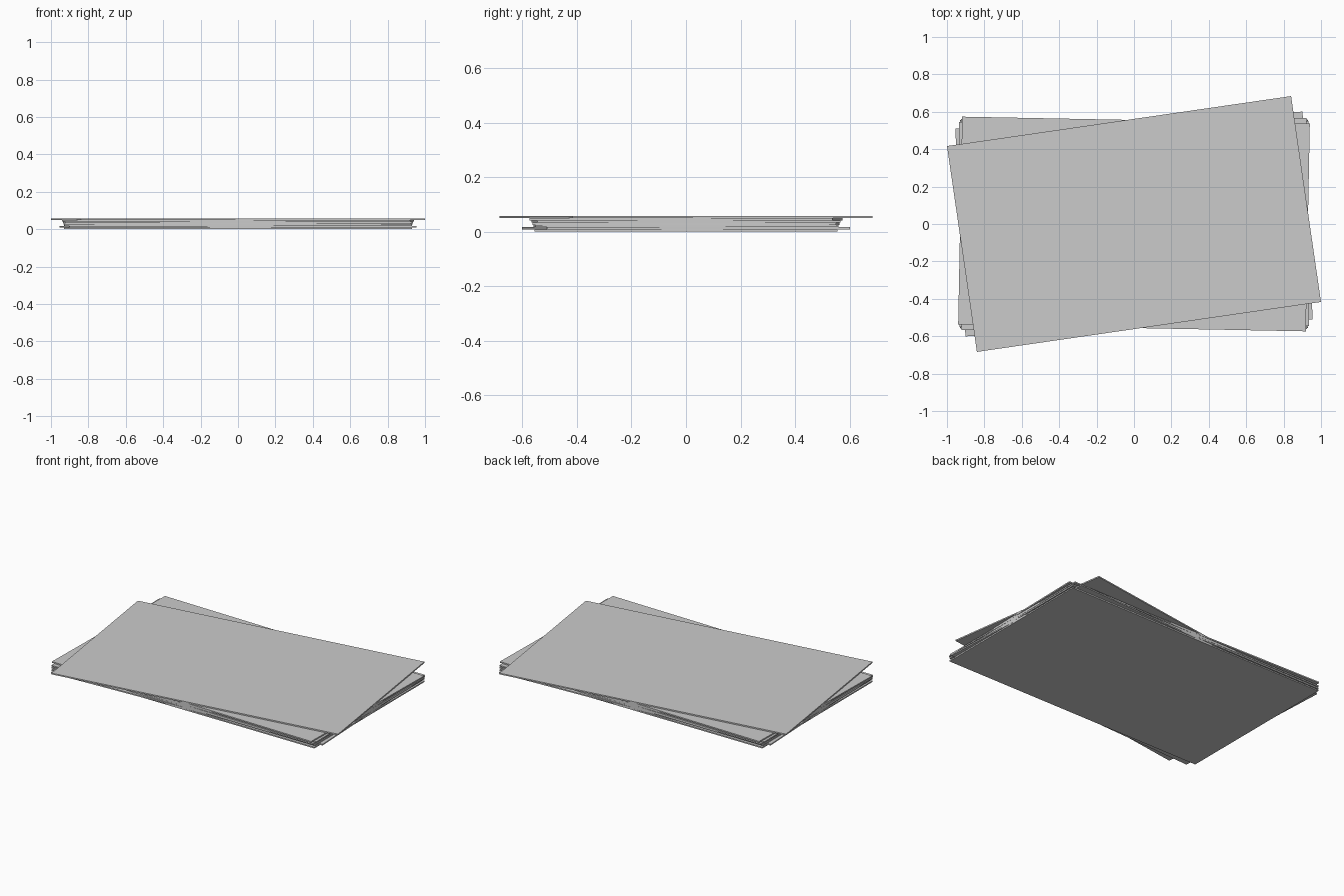
import bpy
import math

if "Cube" in bpy.data.objects:
    bpy.data.objects.remove(bpy.data.objects["Cube"])

WIDTH, DEPTH, THICK = 1.859, 1.112, 0.0082
# Twist of each sheet in degrees, bottom to top
ANGLES = [0.0, 2.8, 0.2, -0.4, 0.7, -1.1, 8.26]


def sheet(index, angle):
    bpy.ops.mesh.primitive_cube_add(
        size=1, location=(0, 0, THICK * (index + 0.5)),
        rotation=(0, 0, math.radians(angle)))
    obj = bpy.context.object
    obj.name = f"paper_sheet_{index + 1}"
    obj.scale = (WIDTH, DEPTH, THICK)


# Loose stack of flat sheets
for i, a in enumerate(ANGLES):
    sheet(i, a)
